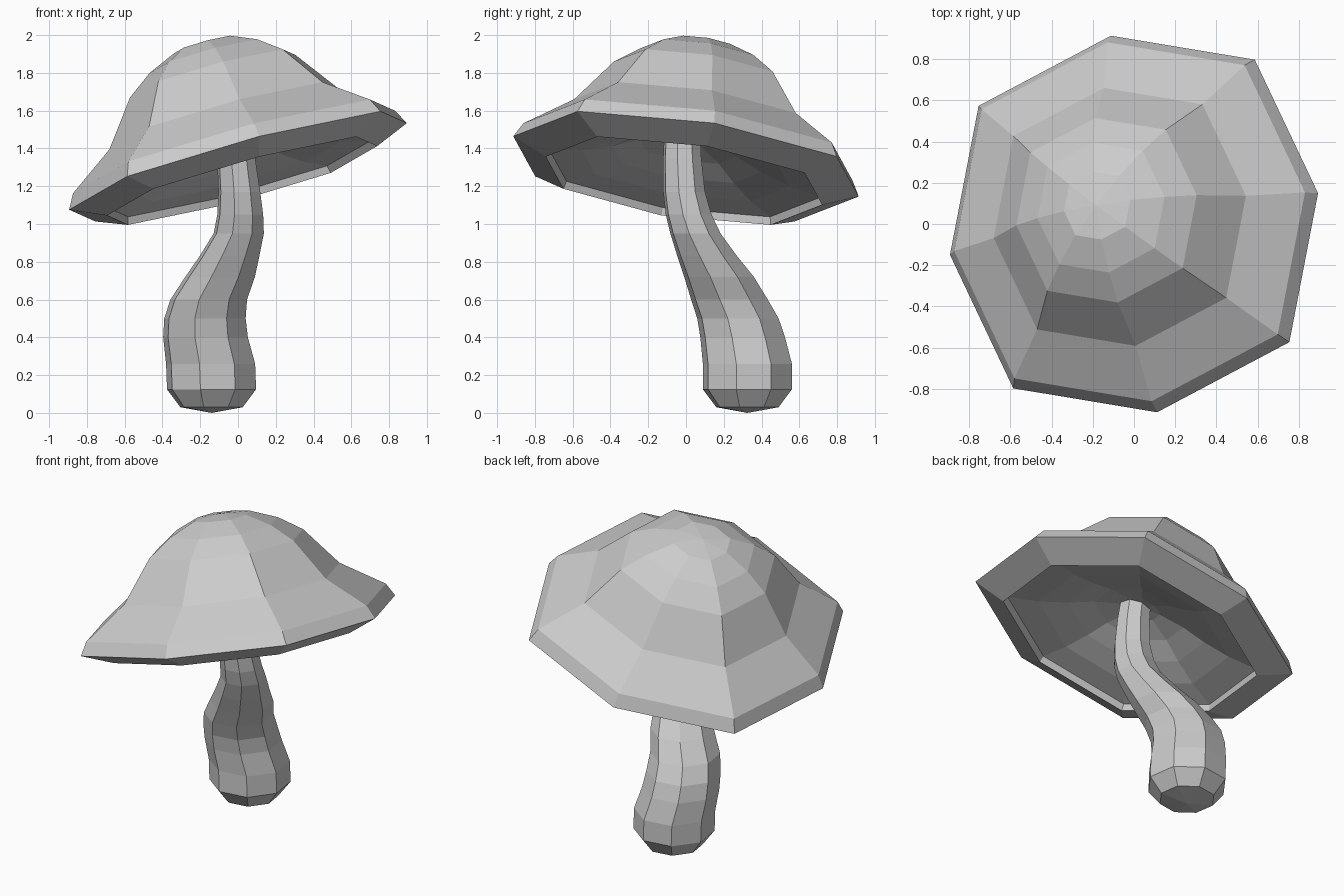
import bpy, bmesh, math
from mathutils import Vector

if "Cube" in bpy.data.objects:
    bpy.data.objects.remove(bpy.data.objects["Cube"])


def loft(name, rings):
    """Skin a series of eight-sided rings; a one-point ring makes a tip."""
    bm = bmesh.new()
    loops = [[bm.verts.new(p) for p in ring] for ring in rings]
    for a, b in zip(loops, loops[1:]):
        for i in range(8):
            j = (i + 1) % 8
            if len(a) == 1:
                bm.faces.new((a[0], b[j], b[i]))
            elif len(b) == 1:
                bm.faces.new((a[i], a[j], b[0]))
            else:
                bm.faces.new((a[i], a[j], b[j], b[i]))
    for loop in (loops[0], loops[-1]):
        if len(loop) > 1:
            bm.faces.new(loop)
    bmesh.ops.recalc_face_normals(bm, faces=bm.faces)
    mesh = bpy.data.meshes.new(name)
    bm.to_mesh(mesh)
    bm.free()
    obj = bpy.data.objects.new(name, mesh)
    bpy.context.collection.objects.link(obj)
    return obj


# Cap: tilted frame with uphill, sideways and axis directions
normal = Vector((-0.28, 0.14, 1)).normalized()
side = Vector((0.14, 0.28, 0)).normalized()
uphill = side.cross(normal)
rim_centre = Vector((0, 0, 1.305))


def cap_ring(scale, height):
    centre = rim_centre + normal * height
    if scale == 0:
        return [centre]
    points = []
    for k in range(8):
        a = math.radians(34.8 + 45 * k)
        r = scale * (0.992 if k % 2 else 0.935)
        points.append(centre + uphill * r * math.cos(a) + side * r * math.sin(a))
    return points


# Profile (scale, height): top, flare, rim, underside lip, shallow hollow
cap_profile = [(0, 0.688), (0.18, 0.67), (0.345, 0.60), (0.49, 0.50),
               (0.685, 0.258), (0.953, 0.08), (1.0, 0.0), (0.80, -0.08),
               (0.785, -0.04), (0.60, -0.01), (0.43, 0.04), (0.28, 0.10),
               (0.12, 0.14), (0, 0.15)]
loft("mushroom_cap", [cap_ring(s, h) for s, h in cap_profile])

# Stem: bent, tapering path (x, y, z, radius)
stem_path = [(-0.14, 0.325, 0.03, 0.17), (-0.14, 0.325, 0.125, 0.243),
             (-0.145, 0.325, 0.26, 0.243), (-0.172, 0.30, 0.40, 0.231),
             (-0.175, 0.275, 0.50, 0.222), (-0.155, 0.23, 0.60, 0.209),
             (-0.095, 0.175, 0.72, 0.19), (-0.045, 0.112, 0.83, 0.163),
             (0.004, 0.05, 0.95, 0.137), (0.012, 0.014, 1.05, 0.125),
             (0.007, -0.01, 1.17, 0.114), (-0.01, -0.02, 1.35, 0.104),
             (-0.03, -0.02, 1.50, 0.097)]
stem_rings = [[Vector((-0.14, 0.325, 0.0))]]
for x, y, z, r in stem_path:
    ring = []
    for k in range(8):
        a = math.radians(-14 + 45 * k)
        ring.append(Vector((x + r * math.cos(a), y + r * math.sin(a), z)))
    stem_rings.append(ring)
loft("mushroom_stem", stem_rings)
